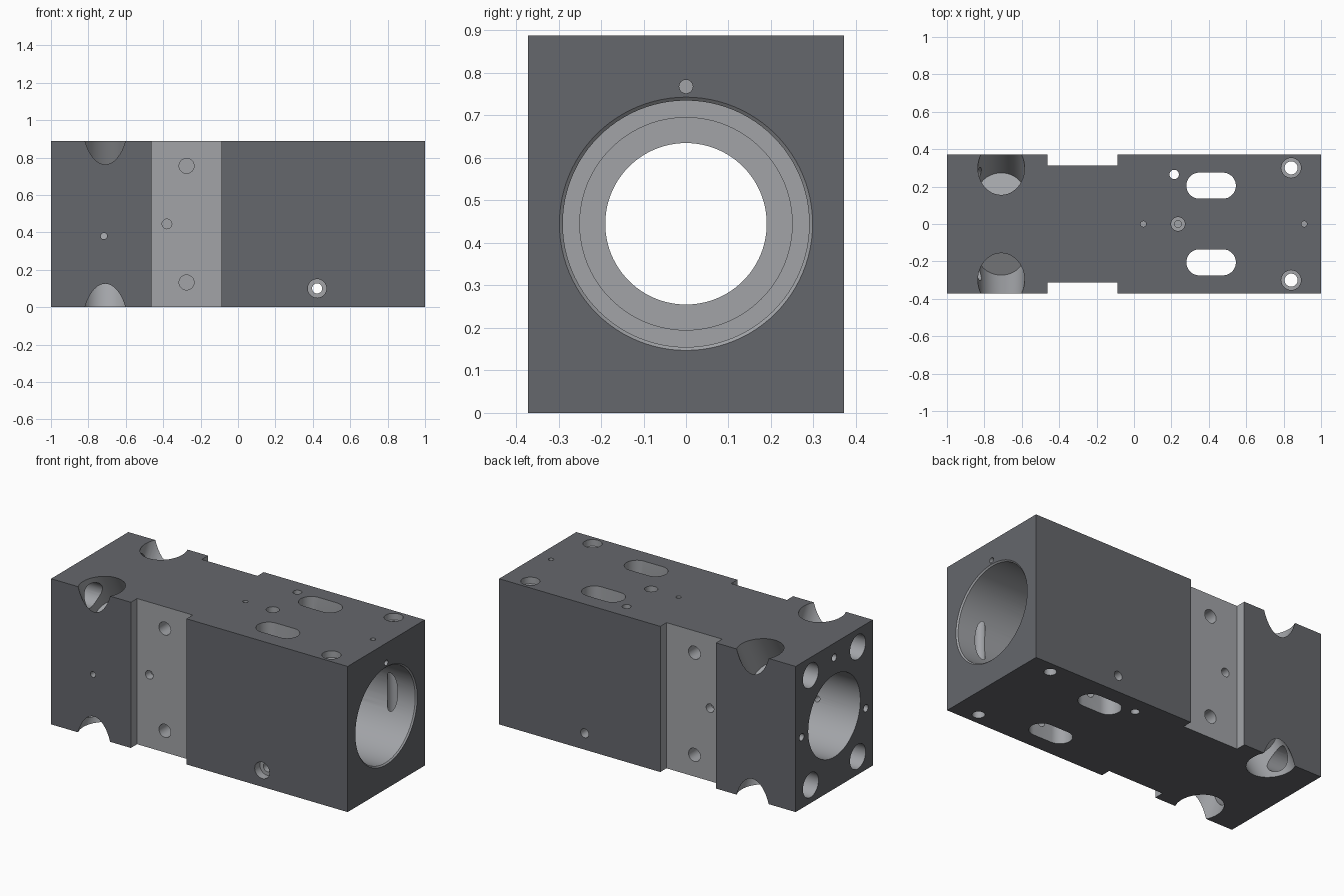
import bpy, bmesh, math
from mathutils import Vector

if "Cube" in bpy.data.objects:
    bpy.data.objects.remove(bpy.data.objects["Cube"])

W, H = 0.372, 0.888          # half depth, height
ZC = 0.445                   # bore centre height


def material(name, rgb):
    m = bpy.data.materials.new(name)
    m.diffuse_color = (*rgb, 1)
    m.use_nodes = True
    m.node_tree.nodes["Principled BSDF"].inputs["Base Color"].default_value = m.diffuse_color
    return m


cast = material("dark_grey", (0.13, 0.135, 0.15))
machined = material("light_grey", (0.36, 0.37, 0.39))
cutters = []


def make(name, bm, mat):
    bmesh.ops.recalc_face_normals(bm, faces=bm.faces[:])
    me = bpy.data.meshes.new(name)
    bm.to_mesh(me)
    bm.free()
    me.materials.append(mat)
    ob = bpy.data.objects.new(name, me)
    bpy.context.collection.objects.link(ob)
    return ob


def cut(name, bm):
    ob = make(name, bm, machined)
    ob.hide_render = True
    cutters.append(ob)


def box(x0, x1, y0, y1, z0, z1):
    bm = bmesh.new()
    bmesh.ops.create_cube(bm, size=1)
    for v in bm.verts:
        v.co = ((x0 + x1) / 2 + v.co.x * (x1 - x0),
                (y0 + y1) / 2 + v.co.y * (y1 - y0),
                (z0 + z1) / 2 + v.co.z * (z1 - z0))
    return bm


def lathe(origin, axis, profile, n=32):
    """Closed solid of revolution: profile is (distance along axis, radius)."""
    q = Vector(axis).to_track_quat('Z', 'Y')
    bm = bmesh.new()
    rings = []
    for t, r in profile:
        rings.append([bm.verts.new(Vector(origin) + q @ Vector((
            r * math.cos(2 * math.pi * i / n), r * math.sin(2 * math.pi * i / n), t)))
            for i in range(n)])
    for a, b in zip(rings, rings[1:]):
        for i in range(n):
            j = (i + 1) % n
            bm.faces.new((a[i], a[j], b[j], b[i]))
    bm.faces.new(rings[0])
    bm.faces.new(rings[-1])
    return bm


def hole(name, origin, axis, r, depth, cb_r=0, cb_depth=0):
    """Hole from a face inward, with optional counterbore."""
    prof = [(-0.05, r), (depth, r)]
    if cb_r:
        prof = [(-0.05, cb_r), (cb_depth, cb_r), (cb_depth, r), (depth, r)]
    cut(name, lathe(origin, axis, prof))


# main block
body = make("valve_block", box(-1, 1, -W, W, 0, H), cast)

# stepped bore along the length
cut("main_bore", lathe((0, 0, ZC), (1, 0, 0), [
    (-1.05, 0.255), (-0.99, 0.25), (-0.05, 0.25), (-0.05, 0.19), (0.08, 0.19),
    (0.08, 0.25), (0.15, 0.25), (0.15, 0.29), (0.992, 0.29), (1.0, 0.298), (1.05, 0.298)], 96))

for s in (-1, 1):
    # side notch and its tapped holes
    a, b = sorted((s * 0.312, s * 0.5))
    cut("side_notch", box(-0.462, -0.087, a, b, -0.1, 1))
    for x, z, r, d in ((-0.275, 0.132, 0.04, 0.15), (-0.275, 0.755, 0.04, 0.15),
                       (-0.38, ZC, 0.026, 0.05)):
        hole("notch_hole", (x, s * 0.312, z), (0, -s, 0), r, d)

    # long slots through the block
    bm = bmesh.new()
    ring = []
    for i in range(34):
        k = i if i < 17 else i - 1
        ang = -math.pi / 2 + math.pi * k / 16
        cx = 0.475 if i < 17 else 0.35
        ring.append(bm.verts.new((cx + 0.07 * math.cos(ang), s * 0.205 + 0.07 * math.sin(ang), -0.1)))
    f = bm.faces.new(ring)
    ext = bmesh.ops.extrude_face_region(bm, geom=[f], use_keep_orig=True)
    for v in ext["geom"]:
        if isinstance(v, bmesh.types.BMVert):
            v.co.z = 1
    cut("long_slot", bm)

    # counterbored vertical bolt holes
    cut("vertical_bolt_hole", lathe((0.84, s * 0.3, 0), (0, 0, 1), [
        (-0.05, 0.035), (H - 0.04, 0.035), (H - 0.04, 0.053), (H + 0.05, 0.053)]))

    # slanted corner pockets with end bolt holes
    for t in (-1, 1):
        zt = H if t > 0 else 0
        cut("corner_pocket", lathe((-0.71, s * 0.30, zt), (0, -s * 0.5, -t * 0.866),
                                   [(-0.25, 0.125), (0.27, 0.125)], 48))
        hole("end_bolt_hole", (-1, s * 0.227, H / 2 + t * 0.334), (1, 0, 0), 0.075, 0.29)

# cross port near the bottom
hole("cross_port", (0.423, -W, 0.1), (0, 1, 0), 0.027, 0.85, 0.05, 0.05)
# top ports and dowel holes
hole("through_port", (0.215, 0.265, H), (0, 0, -1), 0.025, 1.0)
hole("top_port", (0.235, 0, H), (0, 0, -1), 0.018, 0.25, 0.037, 0.05)
for x in (0.05, 0.91):
    hole("top_dowel_hole", (x, 0, H), (0, 0, -1), 0.015, 0.06)
# front, right and left small holes
hole("front_port", (-0.717, -W, 0.38), (0, 1, 0), 0.017, 0.2)
hole("right_dowel_hole", (1, 0, 0.768), (-1, 0, 0), 0.016, 0.06)
for y, z in ((0, 0.8), (-0.305, 0.375), (0.314, 0.435)):
    hole("left_dowel_hole", (-1, y, z), (1, 0, 0), 0.022, 0.08)

# cut everything out of the block
for c in cutters:
    m = body.modifiers.new(c.name, 'BOOLEAN')
    m.operation, m.solver, m.object = 'DIFFERENCE', 'EXACT', c
    m.material_mode = 'TRANSFER'
dg = bpy.context.evaluated_depsgraph_get()
mesh = bpy.data.meshes.new_from_object(body.evaluated_get(dg))
body.modifiers.clear()
body.data = mesh
for c in cutters:
    bpy.data.objects.remove(c)

bpy.ops.object.select_all(action='DESELECT')
body.select_set(True)
bpy.context.view_layer.objects.active = body
bpy.ops.object.shade_smooth_by_angle(angle=math.radians(25))
